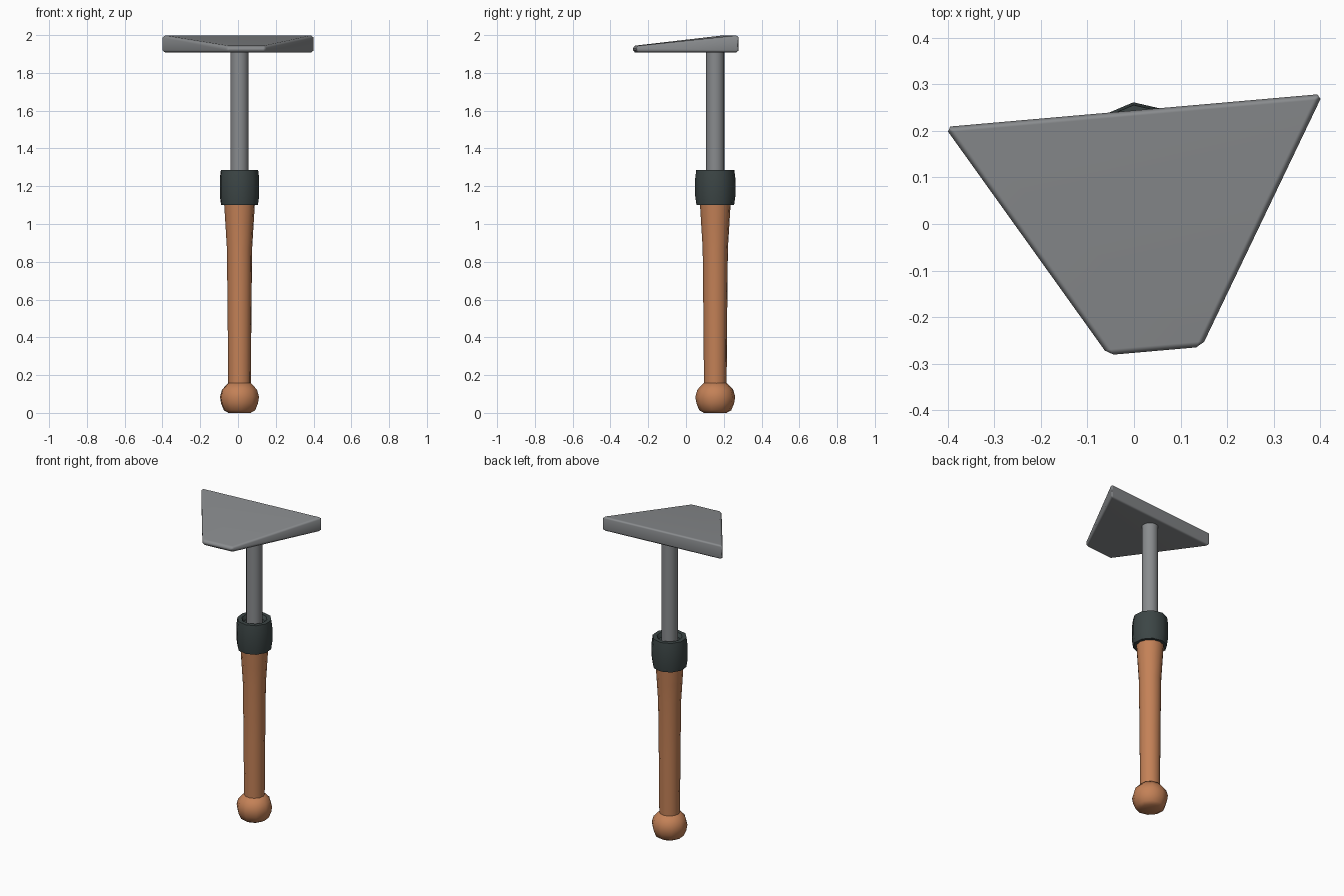
import bpy, bmesh, math
from mathutils import Matrix, Vector

if "Cube" in bpy.data.objects:
    bpy.data.objects.remove(bpy.data.objects["Cube"])

AXIS = Vector((0.008, 0.155, 0))   # centre line of the handle
TWIST = math.radians(5)            # whole tool is turned slightly about z


def material(name, rgb):
    m = bpy.data.materials.new(name)
    m.diffuse_color = (*rgb, 1)
    m.use_nodes = True
    m.node_tree.nodes["Principled BSDF"].inputs["Base Color"].default_value = m.diffuse_color
    return m


STEEL = material("grey steel", (0.25, 0.26, 0.27))
WOOD = material("orange wood", (0.55, 0.22, 0.095))
RUBBER = material("dark collar", (0.045, 0.06, 0.06))


def finish(name, bm, mat, angle):
    bmesh.ops.recalc_face_normals(bm, faces=bm.faces)
    me = bpy.data.meshes.new(name)
    bm.to_mesh(me)
    bm.free()
    me.materials.append(mat)
    ob = bpy.data.objects.new(name, me)
    bpy.context.collection.objects.link(ob)
    bpy.ops.object.select_all(action='DESELECT')
    bpy.context.view_layer.objects.active = ob
    ob.select_set(True)
    bpy.ops.object.shade_smooth_by_angle(angle=math.radians(angle))
    return ob


def lathe(name, profile, sides, phase, mat, angle=50):
    """Stack rings of (radius, z) about the handle axis and cap both ends."""
    bm = bmesh.new()
    rings = []
    for r, z in profile:
        angles = [phase + TWIST + math.tau * i / sides for i in range(sides)]
        rings.append([bm.verts.new(AXIS + Vector((r * math.cos(a), r * math.sin(a), z)))
                      for a in angles])
    for a, b in zip(rings, rings[1:]):
        for i in range(sides):
            j = (i + 1) % sides
            bm.faces.new((a[i], a[j], b[j], b[i]))
    bm.faces.new(rings[0])
    bm.faces.new(rings[-1])
    return finish(name, bm, mat, angle)


# Wooden handle with rounded pommel
lathe("handle", [(0.06, 0.12), (0.063, 0.5), (0.067, 0.87), (0.075, 1.0), (0.083, 1.13)],
      12, 0, WOOD)
lathe("pommel", [(0.06, 0), (0.085, 0.014), (0.1, 0.05), (0.106, 0.085),
                 (0.095, 0.123), (0.062, 0.158)], 10, math.pi / 10, WOOD)

# Dark collar, hollowed a little around the shaft
lathe("collar", [(0.08, 1.1), (0.1, 1.1), (0.107, 1.15), (0.107, 1.24), (0.101, 1.287),
                 (0.075, 1.287), (0.062, 1.265)], 10, math.pi / 10, RUBBER)

# Steel shaft
lathe("shaft", [(0.048, 1.2), (0.048, 1.92)], 16, 0, STEEL)

# Wedge-shaped trapezoid blade
bm = bmesh.new()
outline = [(-0.408, 0.245, 2.0), (0.408, 0.245, 2.0), (0.101, -0.274, 1.943), (-0.101, -0.274, 1.943)]
turn = Matrix.Translation((0.021, 0, 0)) @ Matrix.Rotation(TWIST, 4, 'Z')
top = [bm.verts.new(turn @ Vector(p)) for p in outline]
low = [bm.verts.new(turn @ Vector((x, y, 1.907))) for x, y, z in outline]
bm.faces.new(top)
bm.faces.new(low[::-1])
for i in range(4):
    j = (i + 1) % 4
    bm.faces.new((low[i], low[j], top[j], top[i]))
bmesh.ops.bevel(bm, geom=bm.edges[:], offset=0.012, segments=1, affect='EDGES')
blade = finish("blade", bm, STEEL, 65)
blade.modifiers.new("flat faces", 'WEIGHTED_NORMAL').keep_sharp = True
